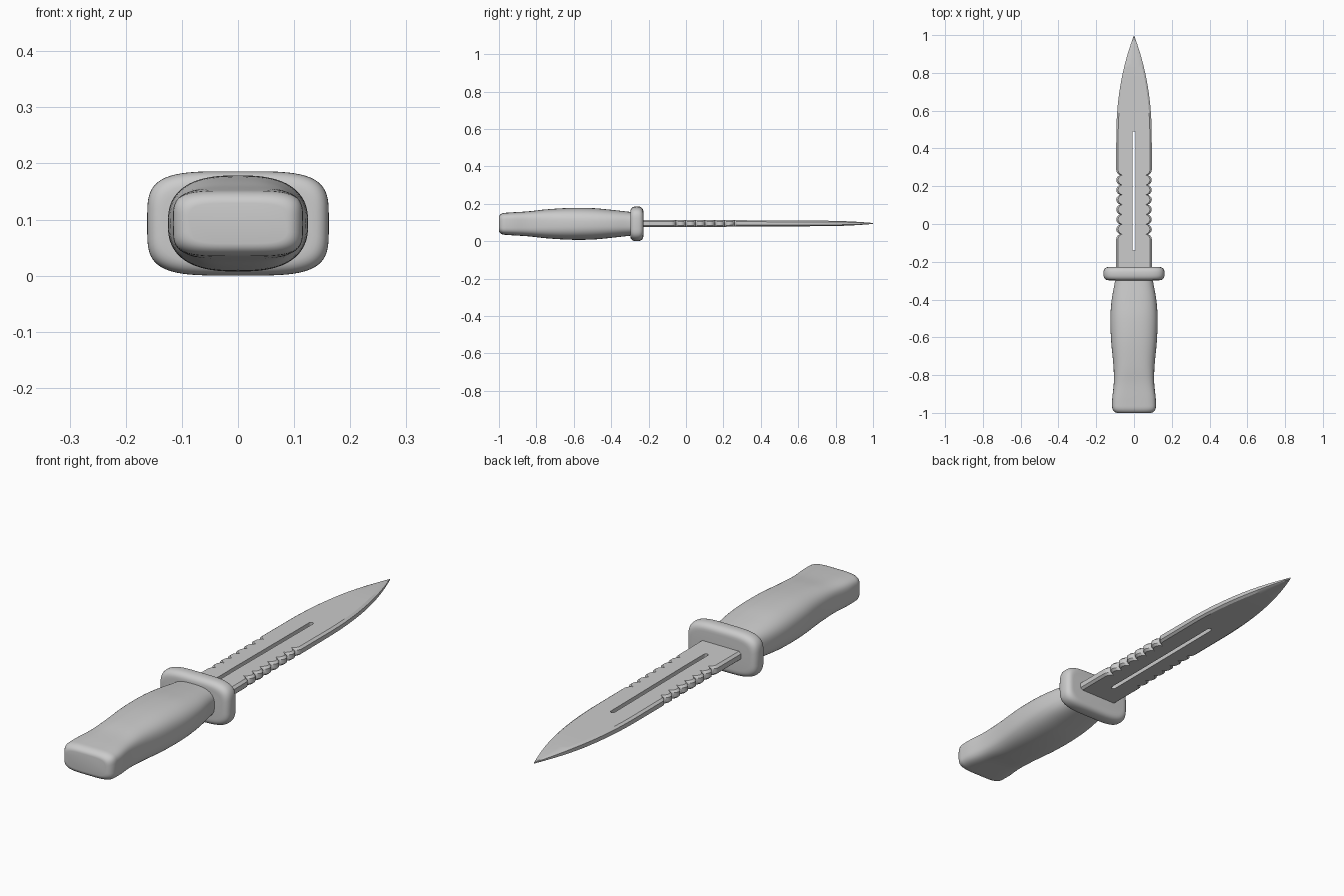
import bpy, bmesh, math

ZC = 0.093  # height of the knife's long axis

cube = bpy.data.objects.get("Cube")
if cube:
    bpy.data.objects.remove(cube, do_unlink=True)

grey = bpy.data.materials.new("plain grey")
grey.use_nodes = True
colour = (0.6, 0.6, 0.6, 1)
grey.diffuse_color = colour
grey.node_tree.nodes["Principled BSDF"].inputs["Base Color"].default_value = colour


def finish(bm, name, angle):
    bmesh.ops.recalc_face_normals(bm, faces=bm.faces)
    mesh = bpy.data.meshes.new(name)
    bm.to_mesh(mesh)
    bm.free()
    mesh.materials.append(grey)
    obj = bpy.data.objects.new(name, mesh)
    bpy.context.collection.objects.link(obj)
    bpy.ops.object.select_all(action='DESELECT')
    obj.select_set(True)
    bpy.context.view_layer.objects.active = obj
    bpy.ops.object.shade_smooth_by_angle(angle=math.radians(angle))
    return obj


def spow(v, p):
    return math.copysign(abs(v) ** p, v)


def smooth_stations(keys, steps):
    """Catmull-Rom interpolation through the section keys."""
    out = []
    for i in range(len(keys) - 1):
        a, b, c, d = (keys[max(0, min(len(keys) - 1, i + k))] for k in (-1, 0, 1, 2))
        for s in range(steps):
            t = s / steps
            out.append([q + t / 2 * (r - p + t * (2 * p - 5 * q + 4 * r - u + t * (3 * (q - r) + u - p)))
                        for p, q, r, u in zip(a, b, c, d)])
    return out + [list(keys[-1])]


def loft(name, sections, n=64):
    """Skin superellipse sections (y, half width, half height, exponent)."""
    bm = bmesh.new()
    rings = []
    for y, w, h, e in sections:
        angles = [2 * math.pi * k / n for k in range(n)]
        rings.append([bm.verts.new((w * spow(math.cos(a), 2 / e), y, ZC + h * spow(math.sin(a), 2 / e)))
                      for a in angles])
    for r0, r1 in zip(rings, rings[1:]):
        for k in range(n):
            bm.faces.new((r0[k], r0[(k + 1) % n], r1[(k + 1) % n], r1[k]))
    bm.faces.new(rings[0])
    bm.faces.new(rings[-1])
    return finish(bm, name, 50)


# Handle: waisted grip with a boxy flared butt
butt = [(-1 + 0.035 * (1 - math.cos(a)), 0.088 + 0.028 * math.sin(a), 0.036 + 0.023 * math.sin(a), 4.2)
        for a in (math.pi / 2 * k / 6 for k in range(6))]
grip = [(-0.965, 0.116, 0.059, 4.2), (-0.92, 0.115, 0.062, 4), (-0.84, 0.107, 0.067, 3.6),
        (-0.75, 0.109, 0.077, 3), (-0.62, 0.121, 0.085, 2.7), (-0.5, 0.125, 0.084, 2.6),
        (-0.4, 0.118, 0.075, 2.7), (-0.31, 0.102, 0.065, 2.8), (-0.26, 0.096, 0.06, 2.8)]
loft("handle", butt + smooth_stations(grip, 5))

# Guard: pillow-edged rounded plate
guard = []
for k in range(17):
    a = math.pi * k / 16
    r = 0.03 * (math.sin(a) ** 0.8 - 1)
    guard.append((-0.263 - 0.035 * spow(math.cos(a), 0.8), 0.162 + r, 0.093 + r, 4))
loft("guard", guard)

# Blade: strips across the width, with scalloped edges and a through slot
SLOT, S0, S1 = 0.009, -0.14, 0.49
TEETH0, TEETH1, COUNT = -0.08, 0.285, 7


def half_width(y):
    w = 0.094
    if y > 0.45:
        w *= 1 - ((y - 0.45) / 0.55) ** 2.2
    if TEETH0 < y < TEETH1:
        phase = (y - TEETH0) / (TEETH1 - TEETH0) * COUNT
        w -= 0.021 * (1 - abs(math.sin(math.pi * (phase + 0.5))) ** 0.6)
    return w


def half_thickness(y):
    t = 0.019 - 0.006 * max(0, y)
    return t * (1 - 0.8 * max(0, (y - 0.75) / 0.25) ** 2)


stations = [-0.26, -0.2]
stations += [S0 + 0.009 * (1 - math.cos(math.pi / 2 * k / 4)) for k in range(5)]
stations += [TEETH0 + (TEETH1 - TEETH0) * k / (COUNT * 12) for k in range(COUNT * 12 + 1)]
stations += [0.36, 0.42]
stations += [S1 - 0.009 * (1 - math.cos(math.pi / 2 * k / 4)) for k in range(4, -1, -1)]
stations += [0.5 + 0.0249 * k for k in range(1, 20)] + [0.985, 0.993, 0.9995]

bm = bmesh.new()
rows = []
for y in stations:
    w, t = half_width(y), half_thickness(y)
    s = SLOT
    end = min(y - S0, S1 - y)
    if 0 <= end < SLOT:
        s = max(0.002, math.sqrt(max(0, SLOT ** 2 - (SLOT - end) ** 2)))
    s = min(s, w * 0.3)
    xs = [-w, -w + min(0.01, w * 0.3), -s, s, w - min(0.01, w * 0.3), w]
    ts = [0.55, 1, 1, 1, 1, 0.55]
    rows.append([[bm.verts.new((x, y, ZC + 0.002 + side * t * f)) for x, f in zip(xs, ts)]
                 for side in (1, -1)])

for i in range(len(rows) - 1):
    (ta, ba), (tb, bb) = rows[i], rows[i + 1]
    slotted = S0 - 1e-6 <= stations[i] and stations[i + 1] <= S1 + 1e-6
    for c in range(5):
        if not (c == 2 and slotted):
            bm.faces.new((ta[c], ta[c + 1], tb[c + 1], tb[c]))
            bm.faces.new((ba[c], bb[c], bb[c + 1], ba[c + 1]))
    for c in (0, 5) + ((2, 3) if slotted else ()):
        bm.faces.new((ta[c], tb[c], bb[c], ba[c]))
    # Slot end walls
    for edge, row in ((S0, rows[i]), (S1, rows[i + 1])):
        y = stations[i] if edge == S0 else stations[i + 1]
        if slotted and abs(y - edge) < 1e-6:
            bm.faces.new((row[0][2], row[0][3], row[1][3], row[1][2]))
for top, bottom in (rows[0], rows[-1]):
    bm.faces.new(top + bottom[::-1])
finish(bm, "blade", 30)
